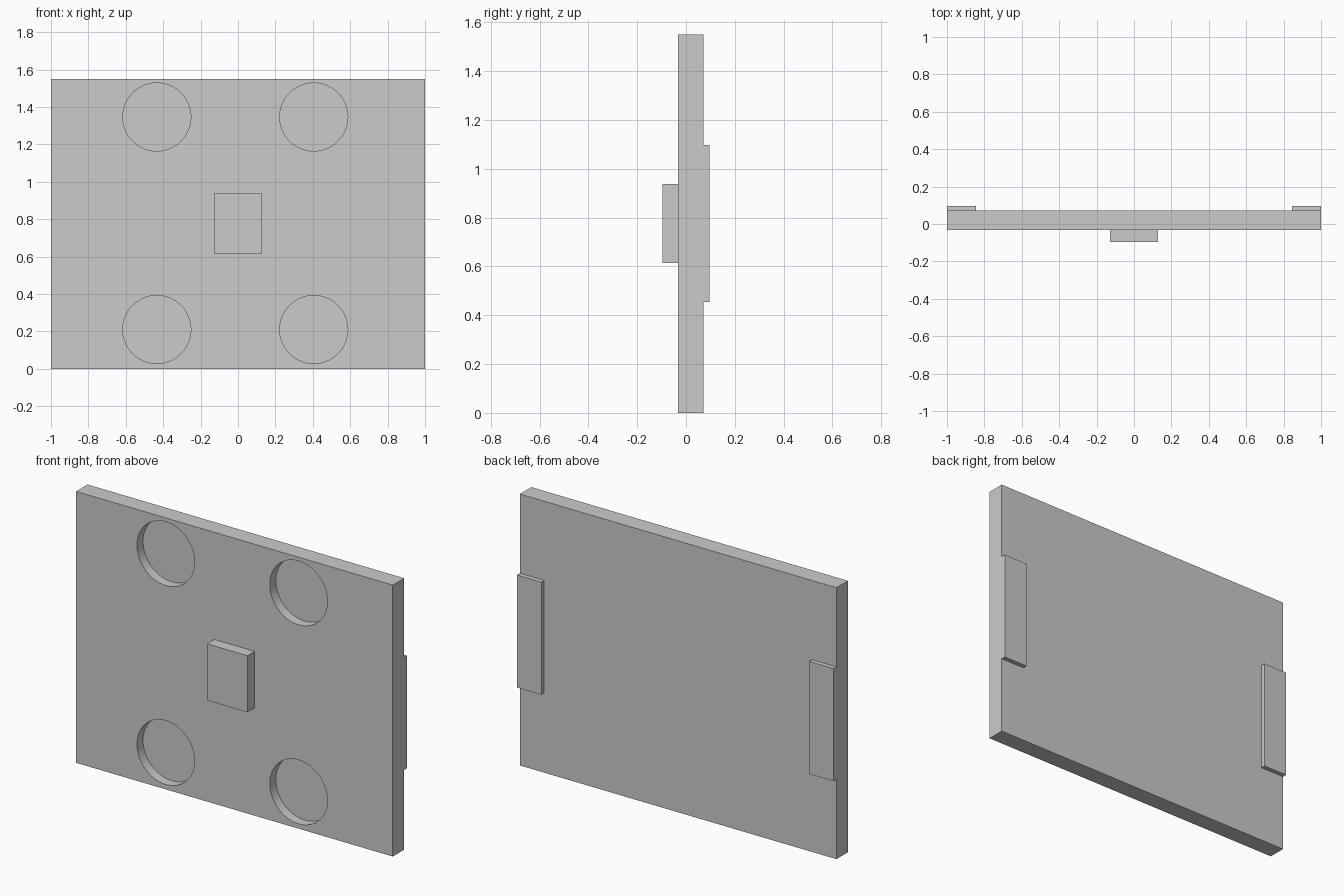
import bpy
from math import radians

if "Cube" in bpy.data.objects:
    bpy.data.objects.remove(bpy.data.objects["Cube"])

FRONT, PANEL_FRONT, PANEL_BACK, BACK = -0.097, -0.032, 0.071, 0.097
HEIGHT = 1.55


def box(name, x, y, z):
    """Box from (min, max) ranges on each axis."""
    mid = [(a + b) / 2 for a, b in (x, y, z)]
    bpy.ops.mesh.primitive_cube_add(size=1, location=mid)
    obj = bpy.context.object
    obj.name = name
    obj.scale = [b - a for a, b in (x, y, z)]
    bpy.ops.object.transform_apply(location=False, rotation=False, scale=True)
    return obj


def cut_round_recess(target, x, z, radius, depth):
    """Sink a blind round pocket into the front face."""
    bpy.ops.mesh.primitive_cylinder_add(
        vertices=64, radius=radius, depth=2 * depth,
        location=(x, PANEL_FRONT, z), rotation=(radians(90), 0, 0))
    cutter = bpy.context.object
    cutter.hide_render = True
    bpy.context.view_layer.objects.active = target
    mod = target.modifiers.new("recess", 'BOOLEAN')
    mod.operation = 'DIFFERENCE'
    mod.solver = 'EXACT'
    mod.object = cutter
    bpy.ops.object.modifier_apply(modifier=mod.name)
    bpy.data.objects.remove(cutter)


# Main panel with four round recesses
panel = box("panel", (-1, 1), (PANEL_FRONT, PANEL_BACK), (0, HEIGHT))
for x in (-0.434, 0.405):
    for z in (0.21, 1.346):
        cut_round_recess(panel, x, z, 0.182, 0.055)
bpy.ops.object.select_all(action='DESELECT')
panel.select_set(True)
bpy.context.view_layer.objects.active = panel
bpy.ops.object.shade_smooth_by_angle(angle=radians(30))

# Raised block in the middle of the front
box("centre_block", (-0.127, 0.127), (FRONT, PANEL_FRONT), (0.615, 0.938))

# Mounting strips on the back, flush with the side edges
for name, x in (("left_back_strip", (-1, -0.846)), ("right_back_strip", (0.846, 1))):
    box(name, x, (PANEL_BACK, BACK), (0.455, 1.098))
